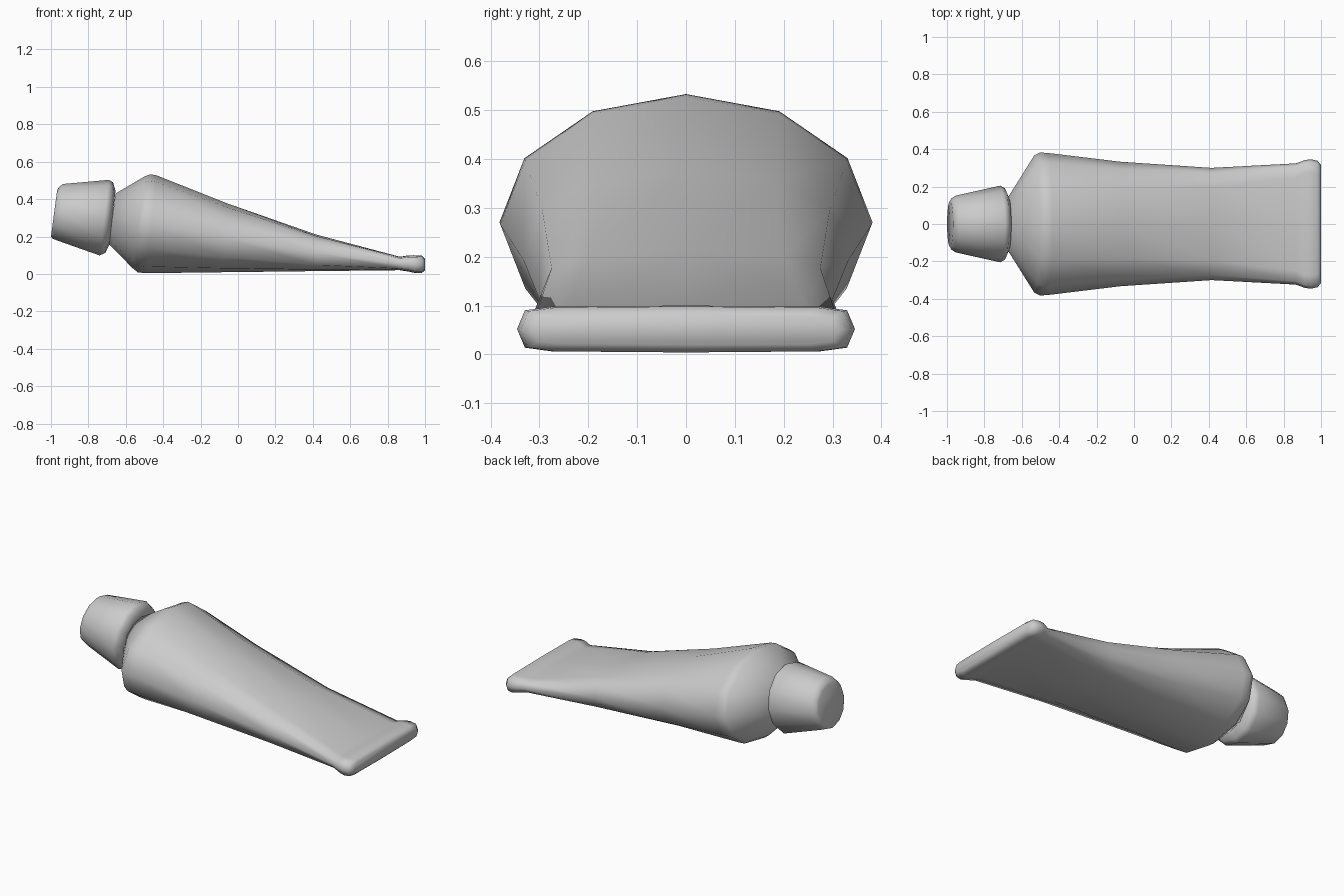
import bpy, bmesh, math

SIDES = 12


def spow(v, p):
    return math.copysign(abs(v) ** p, v) if abs(v) > 1e-6 else 0.0


def loft(name, rings):
    """Skin rings given as (top x, top z, bottom x, bottom z, half width, squareness power)."""
    bm = bmesh.new()
    loops = []
    for tx, tz, bx, bz, hy, p in rings:
        loop = []
        for k in range(SIDES):
            a = 2 * math.pi * k / SIDES
            s = spow(math.sin(a), p)
            x = (tx + bx) / 2 + s * (tx - bx) / 2
            z = (tz + bz) / 2 + s * (tz - bz) / 2
            loop.append(bm.verts.new((x, hy * spow(math.cos(a), p), z)))
        loops.append(loop)
    for r0, r1 in zip(loops, loops[1:]):
        for k in range(SIDES):
            j = (k + 1) % SIDES
            bm.faces.new((r0[k], r0[j], r1[j], r1[k]))
    bm.faces.new(loops[0])
    bm.faces.new(loops[-1])
    bmesh.ops.recalc_face_normals(bm, faces=bm.faces)
    mesh = bpy.data.meshes.new(name)
    bm.to_mesh(mesh)
    bm.free()
    obj = bpy.data.objects.new(name, mesh)
    bpy.context.collection.objects.link(obj)
    bpy.ops.object.select_all(action='DESELECT')
    obj.select_set(True)
    bpy.context.view_layer.objects.active = obj
    bpy.ops.object.shade_smooth_by_angle(angle=math.radians(65))
    return obj


# Tube: round shoulder flattening into a thick crimped end
loft("tube_body", [
    (-0.655, 0.430, -0.690, 0.160, 0.145, 1.0),
    (-0.500, 0.521, -0.565, 0.032, 0.368, 1.0),
    (-0.470, 0.533, -0.535, 0.008, 0.382, 1.0),
    (-0.435, 0.527, -0.490, 0.004, 0.380, 1.0),
    (-0.060, 0.378, -0.090, 0.009, 0.333, 0.85),
    (0.420, 0.210, 0.410, 0.015, 0.300, 0.60),
    (0.865, 0.092, 0.865, 0.020, 0.324, 0.38),
    (0.910, 0.099, 0.915, 0.012, 0.341, 0.33),
    (0.940, 0.100, 0.950, 0.004, 0.346, 0.33),
    (0.982, 0.098, 0.982, 0.004, 0.338, 0.33),
    (1.000, 0.082, 1.000, 0.020, 0.315, 0.33),
])

# Tapered screw cap with rounded rims, tilted along with the tube mouth
loft("cap", [
    (-0.967, 0.448, -1.000, 0.200, 0.125, 1.0),
    (-0.958, 0.464, -0.993, 0.190, 0.138, 1.0),
    (-0.935, 0.481, -0.970, 0.180, 0.152, 1.0),
    (-0.690, 0.503, -0.740, 0.099, 0.205, 1.0),
    (-0.668, 0.490, -0.710, 0.112, 0.190, 1.0),
    (-0.655, 0.445, -0.688, 0.155, 0.145, 1.0),
])
